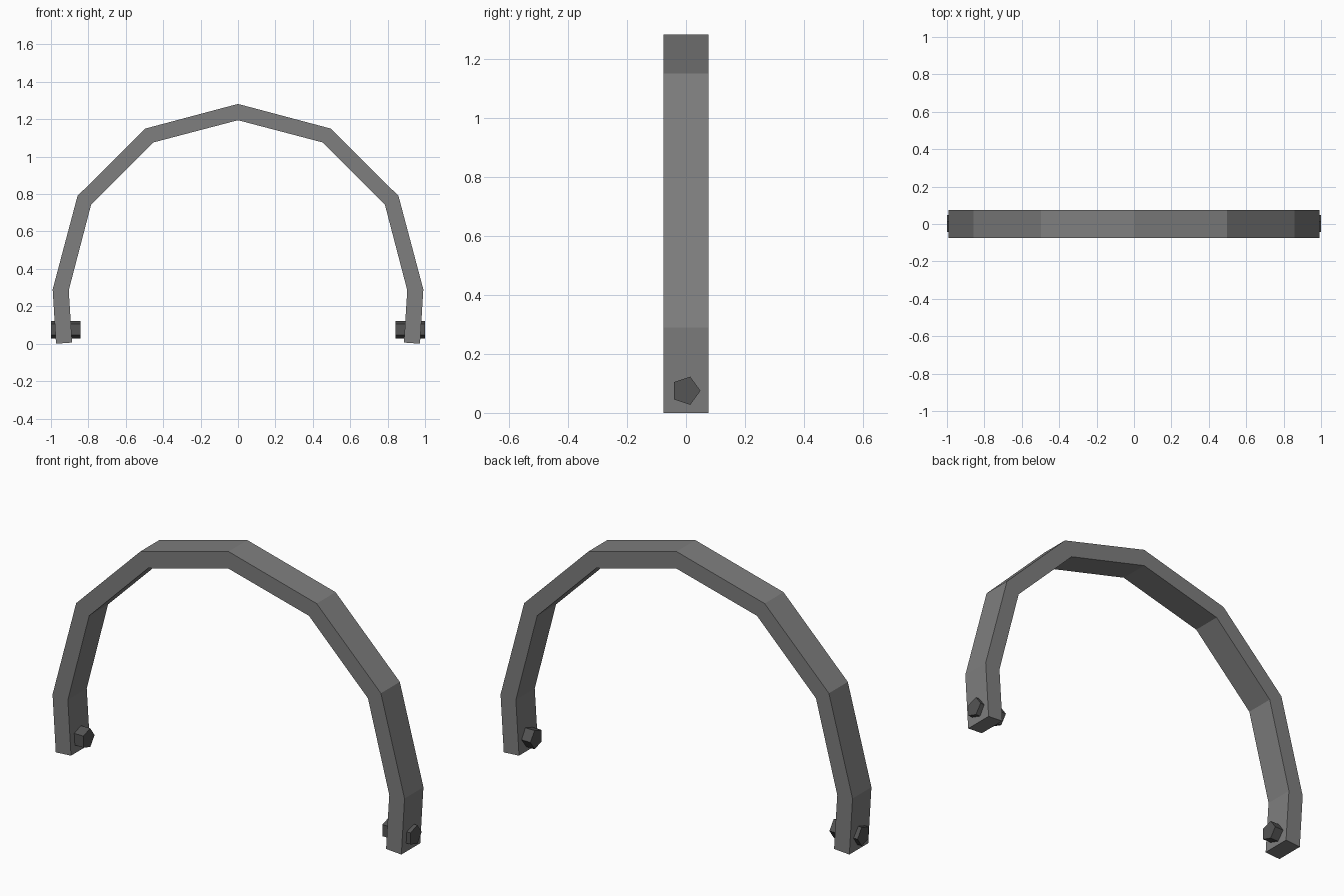
import bpy, bmesh, math
from mathutils import Matrix

if "Cube" in bpy.data.objects:
    bpy.data.objects.remove(bpy.data.objects["Cube"])


def material(name, value):
    m = bpy.data.materials.new(name)
    m.diffuse_color = (value, value, value, 1)
    m.use_nodes = True
    m.node_tree.nodes["Principled BSDF"].inputs["Base Color"].default_value = m.diffuse_color
    return m


def make_object(name, bm, mat):
    bmesh.ops.recalc_face_normals(bm, faces=bm.faces)
    mesh = bpy.data.meshes.new(name)
    bm.to_mesh(mesh)
    bm.free()
    mesh.materials.append(mat)
    obj = bpy.data.objects.new(name, mesh)
    bpy.context.collection.objects.link(obj)
    return obj


handle_grey = material("handle grey", 0.21)
pin_grey = material("dark pin grey", 0.09)

# Handle: faceted arch swept as quads from (outer, inner) profile pairs
half = [((0.973, 0.0), (0.887, 0.006)), ((0.991, 0.29), (0.905, 0.285)),
        ((0.858, 0.79), (0.785, 0.745)), ((0.496, 1.15), (0.453, 1.076))]
crown = [((0, 1.282), (0, 1.195))]
left = [tuple((-x, z) for x, z in pair) for pair in half]
W = 0.076

bm = bmesh.new()
rings = []
for (ox, oz), (ix, iz) in left + crown + half[::-1]:
    rings.append([bm.verts.new(p) for p in
                  ((ox, -W, oz), (ox, W, oz), (ix, W, iz), (ix, -W, iz))])
for a, b in zip(rings, rings[1:]):
    for i in range(4):
        j = (i + 1) % 4
        bm.faces.new((a[i], a[j], b[j], b[i]))
bm.faces.new(rings[0])
bm.faces.new(rings[-1])
make_object("arched_handle", bm, handle_grey)

# Pivot pins: five-sided rods through each end, one corner towards +y
for side, name in ((-1, "left_pivot_pin"), (1, "right_pivot_pin")):
    bm = bmesh.new()
    ends = []
    for x in (0.842, 1.0):
        ends.append([bm.verts.new((side * x,
                                   0.05 * math.cos(k * math.tau / 5) - 0.001,
                                   0.05 * math.sin(k * math.tau / 5) + 0.075))
                     for k in range(5)])
    for i in range(5):
        j = (i + 1) % 5
        bm.faces.new((ends[0][i], ends[0][j], ends[1][j], ends[1][i]))
    for end in ends:
        bm.faces.new(end)
    make_object(name, bm, pin_grey)
